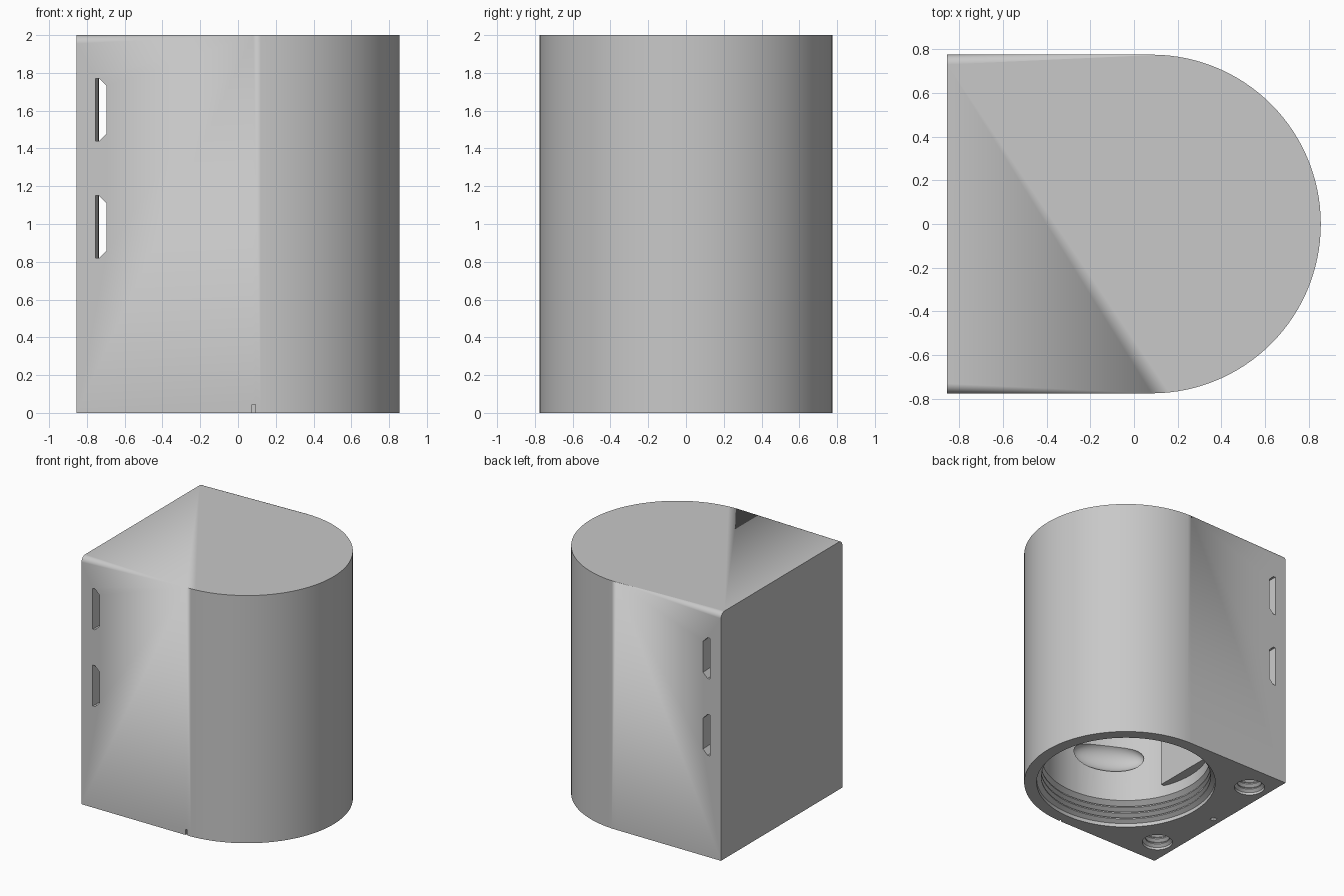
import bpy, bmesh, math
from mathutils import Matrix, Vector

if "Cube" in bpy.data.objects:
    bpy.data.objects.remove(bpy.data.objects["Cube"], do_unlink=True)

grey = bpy.data.materials.new("light_grey")
grey.use_nodes = True
grey.diffuse_color = (0.58, 0.58, 0.58, 1)
grey.node_tree.nodes["Principled BSDF"].inputs["Base Color"].default_value = grey.diffuse_color

CX, R, BACK, TOP = 0.08, 0.775, -0.855, 2.0


def to_object(name, bm):
    bmesh.ops.recalc_face_normals(bm, faces=bm.faces)
    mesh = bpy.data.meshes.new(name)
    bm.to_mesh(mesh)
    bm.free()
    mesh.materials.append(grey)
    obj = bpy.data.objects.new(name, mesh)
    bpy.context.collection.objects.link(obj)
    return obj


def loft(rings):
    """Closed solid through equal-length rings of points."""
    bm = bmesh.new()
    loops = [[bm.verts.new(p) for p in ring] for ring in rings]
    n = len(loops[0])
    for a, b in zip(loops, loops[1:]):
        for i in range(n):
            j = (i + 1) % n
            bm.faces.new((a[i], a[j], b[j], b[i]))
    bm.faces.new(loops[0])
    bm.faces.new(loops[-1])
    return bm


def lathe(name, x, y, profile, sides):
    angles = [math.tau * i / sides for i in range(sides)]
    return to_object(name, loft([[(x + r * math.cos(a), y + r * math.sin(a), z) for a in angles]
                                 for r, z in profile]))


def box(name, centre, size):
    bm = bmesh.new()
    bmesh.ops.create_cube(bm, size=1, matrix=Matrix.Translation(centre) @ Matrix.Diagonal((*size, 1)))
    return to_object(name, bm)


def thread(outer, inner, start, pitch, turns):
    """Stacked V grooves as (radius, height) points."""
    points = [(outer, -0.05), (outer, start)]
    for i in range(turns):
        z = start + i * pitch
        points += [(inner, z + pitch * 0.4), (inner, z + pitch * 0.6), (outer, z + pitch)]
    return points


def cut(target, cutter):
    mod = target.modifiers.new("cut", "BOOLEAN")
    mod.operation = "DIFFERENCE"
    mod.solver = "EXACT"
    mod.object = cutter
    bpy.context.view_layer.objects.active = target
    bpy.ops.object.modifier_apply(modifier=mod.name)
    bpy.data.objects.remove(cutter, do_unlink=True)


# Housing: D-shaped block with a rounded top rim, square along the flat back
steps = 60
outline = [(BACK, -R)]
outline += [(CX + R * math.cos(a), R * math.sin(a))
            for a in (math.pi * (i / steps - 0.5) for i in range(steps + 1))]
outline += [(BACK, R)]
bm = loft([[(x, y, z) for x, y in outline] for z in (0, TOP)])
rim = [e for e in bm.edges
       if all(v.co.z > TOP - 0.01 for v in e.verts)
       and not all(v.co.x < BACK + 0.01 for v in e.verts)]
bmesh.ops.bevel(bm, geom=rim, offset=0.045, segments=6, profile=0.5, affect="EDGES")
housing = to_object("housing", bm)

# Main cavity with a threaded mouth
cut(housing, lathe("cavity_cutter", CX, 0,
                   thread(0.68, 0.645, 0.03, 0.05, 3) + [(0.64, 0.21), (0.64, 1.88)], 96))

# Threaded screw holes in the base corners
for side in (-1, 1):
    cut(housing, lathe("screw_cutter", -0.69, side * 0.545,
                       thread(0.115, 0.092, 0.02, 0.045, 8) + [(0.09, 0.4), (0.01, 0.45)], 32))

# Strap slots: chamfered section swept along a shallow bow
section = [(-0.03, -0.165), (-0.01, -0.165), (0.03, -0.125),
           (0.03, 0.125), (-0.01, 0.165), (-0.03, 0.165)]
for height in (0.985, 1.605):
    rings = []
    for i in range(17):
        y = -0.8 + 0.1 * i
        x = -0.725 + 0.02 * (1 - (y / R) ** 2)
        rings.append([(x + dx, y, height + dz) for dx, dz in section])
    cut(housing, to_object("slot_cutter", loft(rings)))

# Alignment notch on the front edge and small pocket under the flat back
cut(housing, box("notch_cutter", (0.083, -R, 0), (0.02, 0.03, 0.09)))
cut(housing, box("pocket_cutter", (-0.79, 0, 0), (0.04, 0.04, 0.08)))

# Oval dimple in the cavity wall
turn = math.radians(243)
spot = Vector((CX + 0.6 * math.cos(turn), 0.6 * math.sin(turn), 0.57))
bm = bmesh.new()
bmesh.ops.create_uvsphere(bm, u_segments=32, v_segments=16, radius=1,
                          matrix=Matrix.Translation(spot) @ Matrix.Rotation(turn, 4, "Z")
                          @ Matrix.Diagonal((0.1, 0.28, 0.12, 1)))
cut(housing, to_object("dimple_cutter", bm))

# Guide pad on the cavity wall beside the flat back
pad = box("guide_pad", (-0.54, 0, 1.09), (0.12, 0.5, 1.58))

for obj in (housing, pad):
    bpy.ops.object.select_all(action="DESELECT")
    obj.select_set(True)
    bpy.context.view_layer.objects.active = obj
    bpy.ops.object.shade_smooth_by_angle(angle=math.radians(30))
    normals = obj.modifiers.new("even_shading", "WEIGHTED_NORMAL")
    normals.keep_sharp = True
